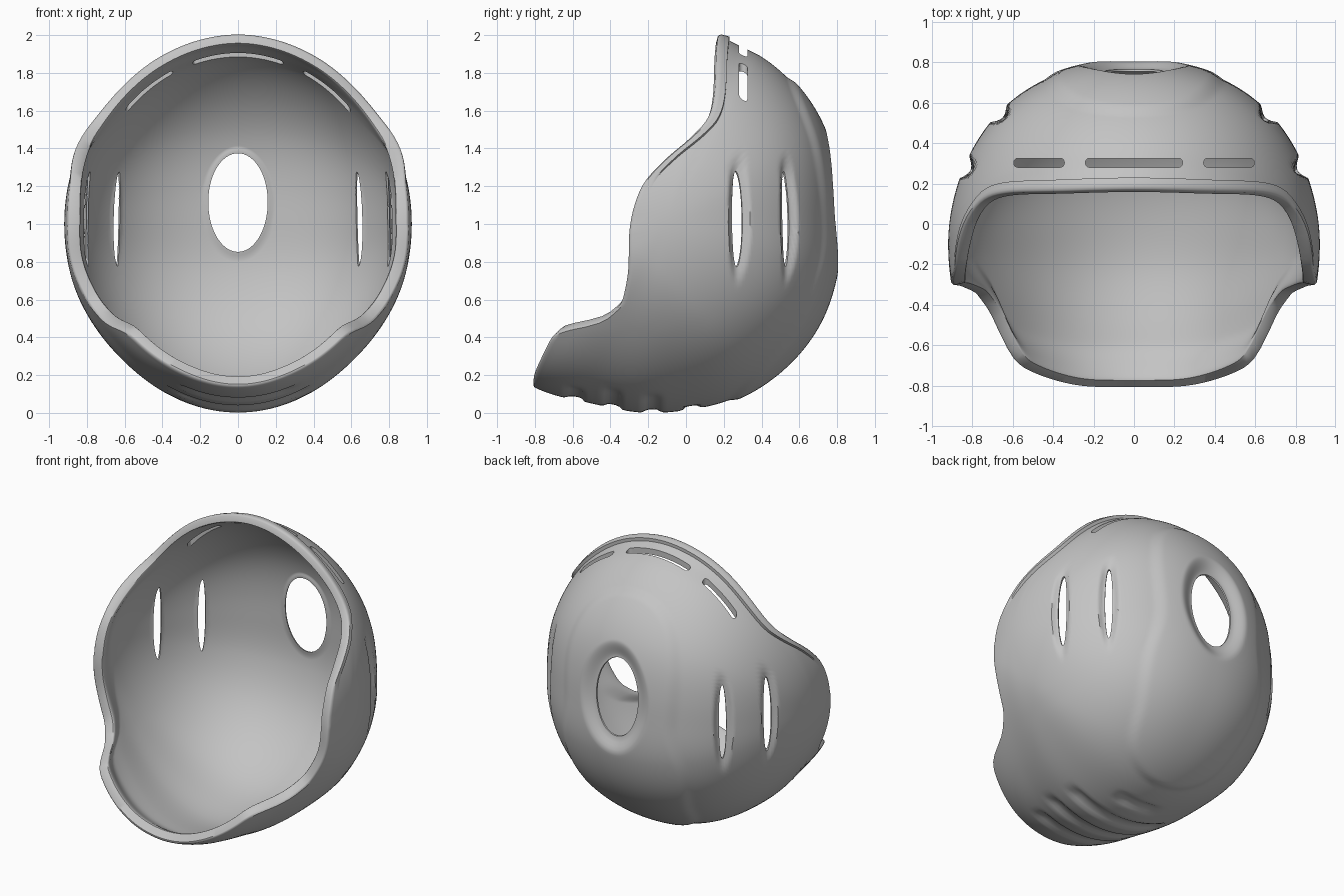
import bpy, bmesh
from math import sin, cos, atan, atan2, pi, degrees, hypot, radians
from mathutils import Vector, Matrix

cube = bpy.data.objects.get("Cube")
if cube:
    bpy.data.objects.remove(cube, do_unlink=True)


def spline(points):
    """Smooth function through sorted (key, value) pairs."""
    pts = sorted(points)
    n = len(pts)

    def slope(i):
        a, b = pts[max(i - 1, 0)], pts[min(i + 1, n - 1)]
        return (b[1] - a[1]) / (b[0] - a[0])

    def f(k):
        if k <= pts[0][0]:
            return pts[0][1]
        if k >= pts[-1][0]:
            return pts[-1][1]
        i = max(j for j in range(n - 1) if pts[j][0] <= k)
        (k0, v0), (k1, v1) = pts[i], pts[i + 1]
        w = k1 - k0
        u = (k - k0) / w
        return (v0 * (1 + 2 * u) * (1 - u) ** 2 + slope(i) * w * u * (1 - u) ** 2
                + v1 * u * u * (3 - 2 * u) + slope(i + 1) * w * u * u * (u - 1))
    return f


def smooth(v, lo=0.0, hi=1.0):
    u = min(max((v - lo) / (hi - lo), 0), 1)
    return u * u * (3 - 2 * u)


CENTRE = Vector((0, -0.1, 1.0))
HALF_WIDTH = 0.92
THICK = 0.035

# Side profile of the bowl (y, z), turned into radius by angle
side_profile = [(-1.05, 1.01), (-0.7, 1.75), (-0.1, 1.985), (0.2, 1.98), (0.3, 1.935),
                (0.4, 1.885), (0.56, 1.75), (0.715, 1.52), (0.79, 1.2), (0.8, 1.0),
                (0.785, 0.72), (0.69, 0.46), (0.51, 0.24), (0.26, 0.08), (0, 0.014),
                (-0.2, 0.0), (-0.5, 0.05), (-0.82, 0.145), (-1.0, 0.3), (-1.1, 0.6)]
radius_at = spline([(degrees(atan2(z - 1, y + 0.1)), hypot(z - 1, y + 0.1))
                    for y, z in side_profile])

# Opening line: y of the rim by height
rim_y = spline([(0, -0.815), (0.16, -0.815), (0.21, -0.805), (0.3, -0.765), (0.36, -0.735),
                (0.4, -0.71), (0.432, -0.66), (0.452, -0.56), (0.48, -0.46), (0.52, -0.4),
                (0.57, -0.35), (0.65, -0.325), (0.76, -0.308), (0.96, -0.302), (1.1, -0.275),
                (1.23, -0.217), (1.34, -0.11), (1.45, 0.02), (1.55, 0.11), (1.68, 0.148),
                (1.92, 0.16), (2.1, 0.18)])

# Front edge of the raised back panel: y by height
panel_y = spline([(0.0, 0.2), (0.1, 0.27), (0.4, 0.55), (0.75, 0.7), (1.0, 0.73),
                  (1.4, 0.68), (1.77, 0.55), (2.0, 0.5)])

back = Vector((0, 1, 0.13)).normalized()
up = Vector((0, -0.13, 1)).normalized()


def direction(theta, t):
    return back * cos(t) + (Vector((1, 0, 0)) * cos(theta) + up * sin(theta)) * sin(t)


def bowl(d):
    """Distance from the centre to the plain bowl surface."""
    rho = hypot(d.y, d.z)
    r = radius_at(degrees(atan2(d.z, d.y)))
    # Squarer towards the back, slimmer at the top and at the front lip
    power = 2 + 0.2 * smooth(d.y) - 0.12 * smooth(d.z)
    width = HALF_WIDTH - 0.07 * smooth(-(d.y + d.z), 0.3, 1.2)
    return ((abs(d.x) / width) ** power + (rho / r) ** power) ** (-1 / power)


def outside_opening(theta, t):
    d = direction(theta, t)
    p = CENTRE + d * bowl(d)
    return p.y < rim_y(p.z)


def rim_angle(theta):
    lo = 0.5
    while not outside_opening(theta, lo + 0.02) and lo < 3:
        lo += 0.02
    hi = lo + 0.02
    for _ in range(14):
        mid = (lo + hi) / 2
        lo, hi = (lo, mid) if outside_opening(theta, mid) else (mid, hi)
    return lo


# Side slots: azimuth, distance, half width of the cut
SIDE_SLOTS = [(radians(24.5), 0.9, 0.03), (radians(44), 0.92, 0.024)]
GROOVES = [(-0.59, 0.27), (-0.39, 0.34), (-0.18, 0.34), (0.03, 0.13)]  # y, half length


def relief(p, t, t0, t1):
    """Raised and sunken details of the outer skin."""
    h = 0.015 * smooth(p.y - panel_y(p.z), -0.02, 0.02)
    h -= 0.05 * (1 - smooth(t, t0, t0 + 0.11))
    if t1 - t < 0.06:
        h += 0.02 * smooth(p.z, 1.2, 1.4)
    azimuth = atan2(p.y + 0.1, abs(p.x))
    for a, _, _ in SIDE_SLOTS:
        h -= 0.03 * smooth(1 - ((azimuth - a) / 0.07) ** 2 - ((p.z - 1.03) / 0.36) ** 2, 0, 0.8)
    if p.z < 0.4:
        for y, half in GROOVES:
            h -= 0.019 * (1 - smooth(abs(p.y - y), 0.02, 0.06)) \
                * (1 - smooth(abs(p.x), half - 0.04, half + 0.06))
    return h


# Shell: closed skin running hole -> rim outside, then rim -> hole inside
AROUND, RINGS = 180, 100
bm = bmesh.new()
columns = []
for i in range(AROUND):
    theta = 2 * pi * i / AROUND
    hole = 1 / hypot(cos(theta) / 0.163, sin(theta) / 0.272)
    t0, t1 = atan(hole / 0.88), rim_angle(theta)
    end = t1 - 0.1
    steps = [t0 + (end - t0) * k / RINGS for k in range(RINGS + 1)]
    steps += [t1 - e for e in (0.082, 0.068, 0.063, 0.057, 0.045, 0.03, 0.014, 0.004, 0)]
    outer, inner = [], []
    for t in steps:
        d = direction(theta, t)
        r = bowl(d)
        p = CENTRE + d * r
        near = max(0, 1 - (t1 - t) / 0.014)
        h = relief(p, t, t0, t1)
        # The wall thickens towards the lower part of the rim
        lip = (1 - smooth(t1 - t, 0.02, 0.2)) * (1 - smooth(p.z, 1.0, 1.7))
        depth = max(THICK + 0.035 * lip, 0.01 - h)
        outer.append(bm.verts.new(CENTRE + d * (r + h - 0.012 * near ** 2)))
        inner.append(bm.verts.new(CENTRE + d * (r - depth + 0.005 * near ** 2)))
    columns.append(outer + inner[::-1])
for i, a in enumerate(columns):
    b = columns[(i + 1) % AROUND]
    for k in range(len(a)):
        m = (k + 1) % len(a)
        bm.faces.new((a[k], a[m], b[m], b[k]))
bmesh.ops.recalc_face_normals(bm, faces=bm.faces)
mesh = bpy.data.meshes.new("seat_shell")
bm.to_mesh(mesh)
bm.free()
shell = bpy.data.objects.new("seat_shell", mesh)
bpy.context.collection.objects.link(shell)

# Slot cutters: lens shapes at the sides, rounded bars along the top
bm = bmesh.new()
for a, dist, half in SIDE_SLOTS:
    for angle in (a, pi - a):
        place = CENTRE + Vector((cos(angle), sin(angle), 0.03)) * dist
        bmesh.ops.create_uvsphere(bm, u_segments=32, v_segments=24, radius=1, matrix=(
            Matrix.Translation(place) @ Matrix.Rotation(angle, 4, "Z")
            @ Matrix.Diagonal((0.2, half, 0.255, 1))))
for x, length in ((0, 0.48), (0.47, 0.25), (-0.47, 0.25)):
    bar = bmesh.ops.create_cube(bm, size=1, matrix=Matrix.Translation((x, 0.303, 1.8))
                                @ Matrix.Diagonal((length, 0.045, 0.6, 1)))
    edges = {e for v in bar["verts"] for e in v.link_edges
             if abs(e.verts[0].co.z - e.verts[1].co.z) > 0.3}
    bmesh.ops.bevel(bm, geom=list(edges), offset=0.02, segments=4,
                    affect="EDGES", profile=0.5)
mesh = bpy.data.meshes.new("slot_cutter")
bm.to_mesh(mesh)
bm.free()
cutter = bpy.data.objects.new("slot_cutter", mesh)
cutter.hide_render = True
bpy.context.collection.objects.link(cutter)

cut = shell.modifiers.new("slots", "BOOLEAN")
cut.operation = "DIFFERENCE"
cut.solver = "EXACT"
cut.object = cutter
bpy.ops.object.select_all(action="DESELECT")
bpy.context.view_layer.objects.active = shell
shell.select_set(True)
bpy.ops.object.modifier_apply(modifier=cut.name)
bpy.data.objects.remove(cutter, do_unlink=True)
bpy.ops.object.shade_smooth_by_angle(angle=radians(40))

# Single grey finish
grey = bpy.data.materials.new("plain_grey")
grey.use_nodes = True
grey.diffuse_color = (0.55, 0.55, 0.55, 1)
grey.node_tree.nodes["Principled BSDF"].inputs["Base Color"].default_value = (0.55, 0.55, 0.55, 1)
shell.data.materials.clear()
shell.data.materials.append(grey)
